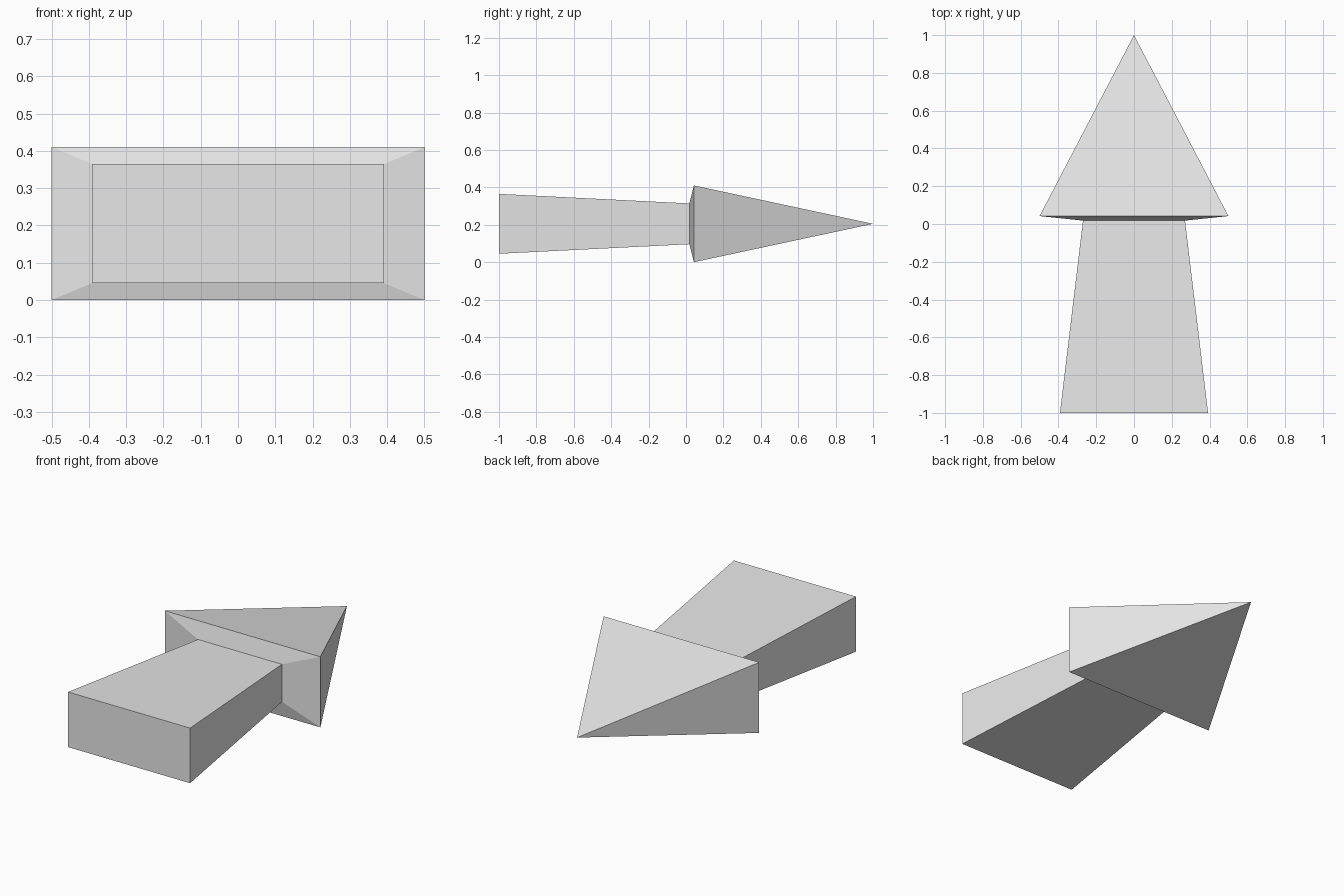
import bpy
import bmesh

# Remove the default cube
cube = bpy.data.objects.get("Cube")
if cube:
    bpy.data.objects.remove(cube, do_unlink=True)

# Single plain grey
GREY = (0.8, 0.8, 0.8, 1.0)
grey = bpy.data.materials.new("plain_grey")
grey.use_nodes = True
grey.diffuse_color = GREY
grey.node_tree.nodes["Principled BSDF"].inputs["Base Color"].default_value = GREY

MID_Z = 0.205


def ring(bm, y, half_w, half_h):
    """Rectangular cross-section at depth y."""
    corners = ((-1, -1), (1, -1), (1, 1), (-1, 1))
    return [bm.verts.new((sx * half_w, y, MID_Z + sz * half_h)) for sx, sz in corners]


bm = bmesh.new()

# Shaft end, neck and flared base of the head
rings = [ring(bm, *section) for section in (
    (-1.0, 0.392, 0.16),
    (0.018, 0.27, 0.109),
    (0.042, 0.5, 0.205),
)]
bm.faces.new(rings[0])
for a, b in zip(rings, rings[1:]):
    for i in range(4):
        j = (i + 1) % 4
        bm.faces.new((a[i], a[j], b[j], b[i]))

# Pointed head
tip = bm.verts.new((0, 1.0, MID_Z))
head = rings[-1]
for i in range(4):
    bm.faces.new((head[i], head[(i + 1) % 4], tip))

bmesh.ops.recalc_face_normals(bm, faces=bm.faces)
mesh = bpy.data.meshes.new("arrow")
bm.to_mesh(mesh)
bm.free()
mesh.materials.append(grey)
arrow = bpy.data.objects.new("arrow", mesh)
bpy.context.scene.collection.objects.link(arrow)
